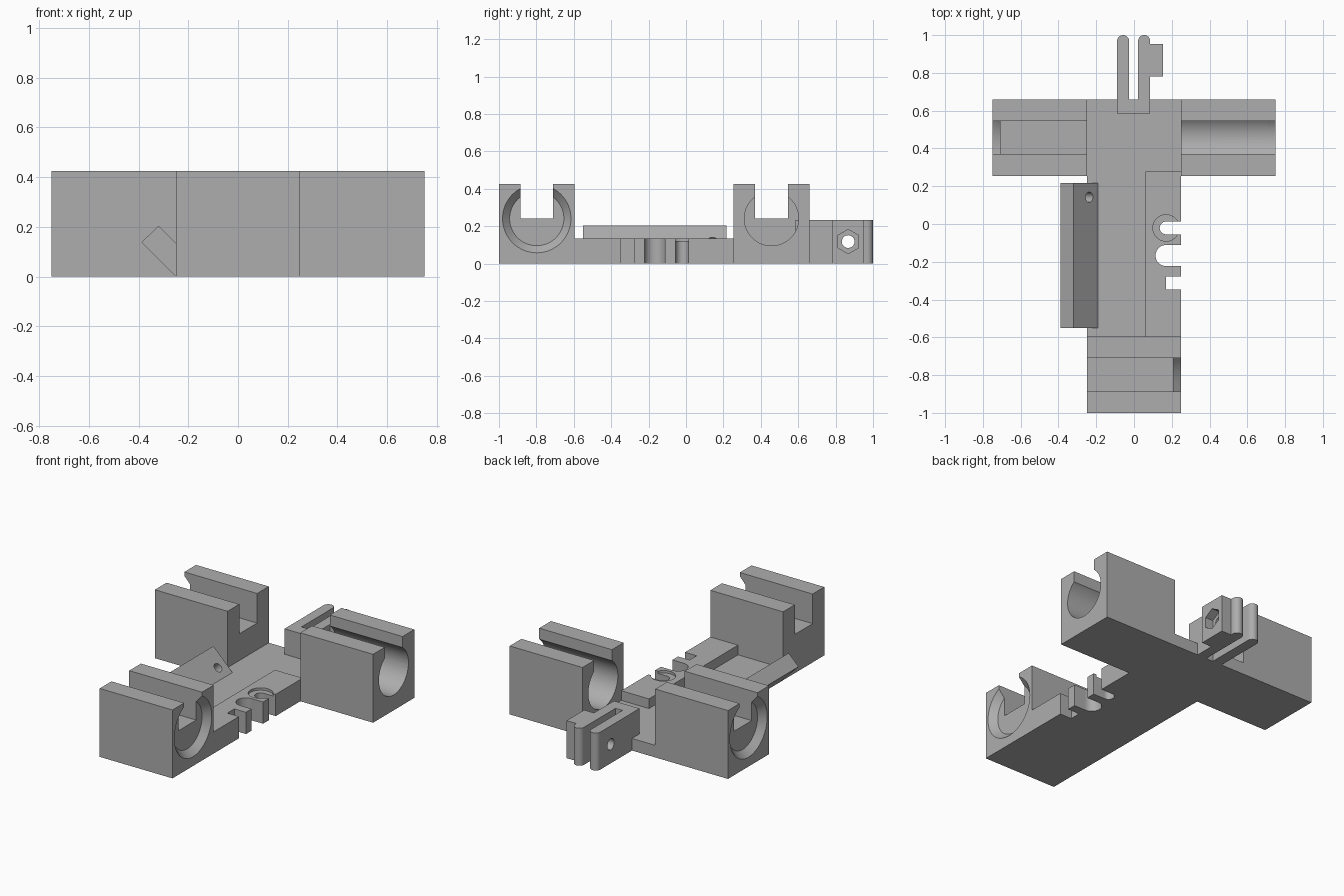
import bpy, bmesh, math
from mathutils import Vector

cube = bpy.data.objects.get("Cube")
if cube:
    bpy.data.objects.remove(cube, do_unlink=True)

grey = bpy.data.materials.new("plain_grey")
grey.use_nodes = True
COLOUR = (0.42, 0.42, 0.42, 1)
grey.diffuse_color = COLOUR
grey.node_tree.nodes["Principled BSDF"].inputs["Base Color"].default_value = COLOUR


def finish(name, bm):
    bmesh.ops.recalc_face_normals(bm, faces=bm.faces)
    mesh = bpy.data.meshes.new(name)
    bm.to_mesh(mesh)
    bm.free()
    mesh.materials.append(grey)
    ob = bpy.data.objects.new(name, mesh)
    bpy.context.collection.objects.link(ob)
    return ob


def box(name, x, y, z):
    bm = bmesh.new()
    bmesh.ops.create_cube(bm, size=1)
    for v in bm.verts:
        v.co = [(a + b) / 2 + c * (b - a) for (a, b), c in zip((x, y, z), v.co)]
    return finish(name, bm)


def rod(name, start, end, r1, r2=None, sides=64):
    """Cylinder or cone between two points."""
    start, end = Vector(start), Vector(end)
    bm = bmesh.new()
    bmesh.ops.create_cone(bm, cap_ends=True, segments=sides, radius1=r1,
                          radius2=r1 if r2 is None else r2, depth=(end - start).length)
    turn = (end - start).to_track_quat('Z', 'Y')
    for v in bm.verts:
        v.co = turn @ v.co + (start + end) / 2
    return finish(name, bm)


def prism(name, points, vector):
    """Extrude a flat outline along a vector."""
    bm = bmesh.new()
    face = bm.faces.new([bm.verts.new(p) for p in points])
    new = bmesh.ops.extrude_face_region(bm, geom=[face])["geom"]
    bmesh.ops.translate(bm, vec=vector, verts=[g for g in new if isinstance(g, bmesh.types.BMVert)])
    return finish(name, bm)


def cut(targets, cutters):
    for ob in targets:
        bpy.ops.object.select_all(action='DESELECT')
        bpy.context.view_layer.objects.active = ob
        ob.select_set(True)
        for c in cutters:
            mod = ob.modifiers.new("cut", 'BOOLEAN')
            mod.operation, mod.solver, mod.object = 'DIFFERENCE', 'EXACT', c
            bpy.ops.object.modifier_apply(modifier=mod.name)
        bpy.ops.object.shade_smooth_by_angle(angle=math.radians(30))
    for c in cutters:
        bpy.data.objects.remove(c, do_unlink=True)


# Bearing holders: open-topped bores, flared at the outer end
def holder(name, inner, outer, yc):
    s = 1 if outer > inner else -1
    zc = 0.241
    body = box(name, sorted((inner, outer)), (yc - 0.202, yc + 0.202), (0, 0.425))
    bore = rod("bore", (inner - s * 0.1, yc, zc), (outer + s * 0.1, yc, zc), 0.145)
    slot = box("slot", (min(inner, outer) - 0.1, max(inner, outer) + 0.1),
               (yc - 0.0875, yc + 0.0875), (zc, 0.6))
    flare = rod("flare", (outer - s * 0.04, yc, zc), (outer + s * 0.02, yc, zc), 0.145, 0.202)
    cut([body], [bore, slot, flare])


holder("front_bearing_holder", -0.25, 0.25, -0.798)
holder("left_bearing_holder", 0.25, 0.75, 0.457)
holder("right_bearing_holder", -0.25, -0.75, 0.457)

# Base plate with raised belt strip
FLOOR = 0.075
base = box("base_plate", (-0.25, 0.25), (-0.597, 0.659), (0, FLOOR))
strip = box("raised_strip", (0.06, 0.25), (-0.597, 0.278), (FLOOR, 0.135))

# Open notches in the strip edge; the outer two are counterbored
MID = -0.167
notches = []
for dy, r, x in ((-0.146, 0.034, 0.17), (0, 0.056, 0.17), (0.146, 0.034, 0.17)):
    y = MID + dy
    notches.append(rod("notch_end", (x, y, -0.1), (x, y, 0.3), r, sides=32))
    notches.append(box("notch", (x, 0.3), (y - r, y + r), (-0.1, 0.3)))
    if dy:
        notches.append(rod("counterbore", (x, y, 0.12), (x, y, 0.3), 0.07, sides=32))
cut([base, strip], notches)

# Slanted fan bracket on the right side
outline = [(-0.25, 0), (-0.388, 0.138), (-0.32, 0.205), (-0.19, FLOOR), (-0.25, FLOOR)]
wing = prism("fan_bracket", [(x, MID - 0.384, z) for x, z in outline], (0, 0.768, 0))
axis = Vector((1, 0, 1)).normalized()
down = Vector((1, 0, -1)).normalized()


def fan_rod(u, dy, r):
    p = Vector((-0.32, MID + dy, 0.205)) + down * u
    return rod("fan_cut", p - axis * 0.4, p + axis * 0.4, r)


cut([wing, base], [fan_rod(-0.186, 0, 0.365)] + [fan_rod(0.118, s * 0.309, 0.027) for s in (-1, 1)])
cut([base], [rod("screw_recess", (-0.205, MID + s * 0.309, 0.045), (-0.205, MID + s * 0.309, 0.2), 0.05)
             for s in (-1, 1)])

# Clamp at the back: root block, two round-ended prongs, nut block
TOP = 0.233
root = box("clamp_root", (-0.09, 0.086), (0.585, 0.66), (FLOOR, TOP))
prongs = []
for name, xc in (("right_prong", -0.058), ("left_prong", 0.054)):
    r = 0.032
    arc = [(xc + r * math.cos(a), 1 - r + r * math.sin(a), 0)
           for a in (math.pi * i / 16 for i in range(17))]
    prongs.append(prism(name, [(xc - r, 0.659, 0), (xc + r, 0.659, 0)] + arc, (0, 0, TOP)))
nut_block = box("nut_block", (0.086, 0.154), (0.78, 0.953), (0, TOP))
YB, ZB = 0.867, 0.118
cut([nut_block], [rod("nut_trap", (0.1, YB, ZB), (0.3, YB, ZB), 0.065, sides=6)])
cut(prongs + [nut_block], [rod("bolt_hole", (-0.3, YB, ZB), (0.3, YB, ZB), 0.034, sides=32)])
